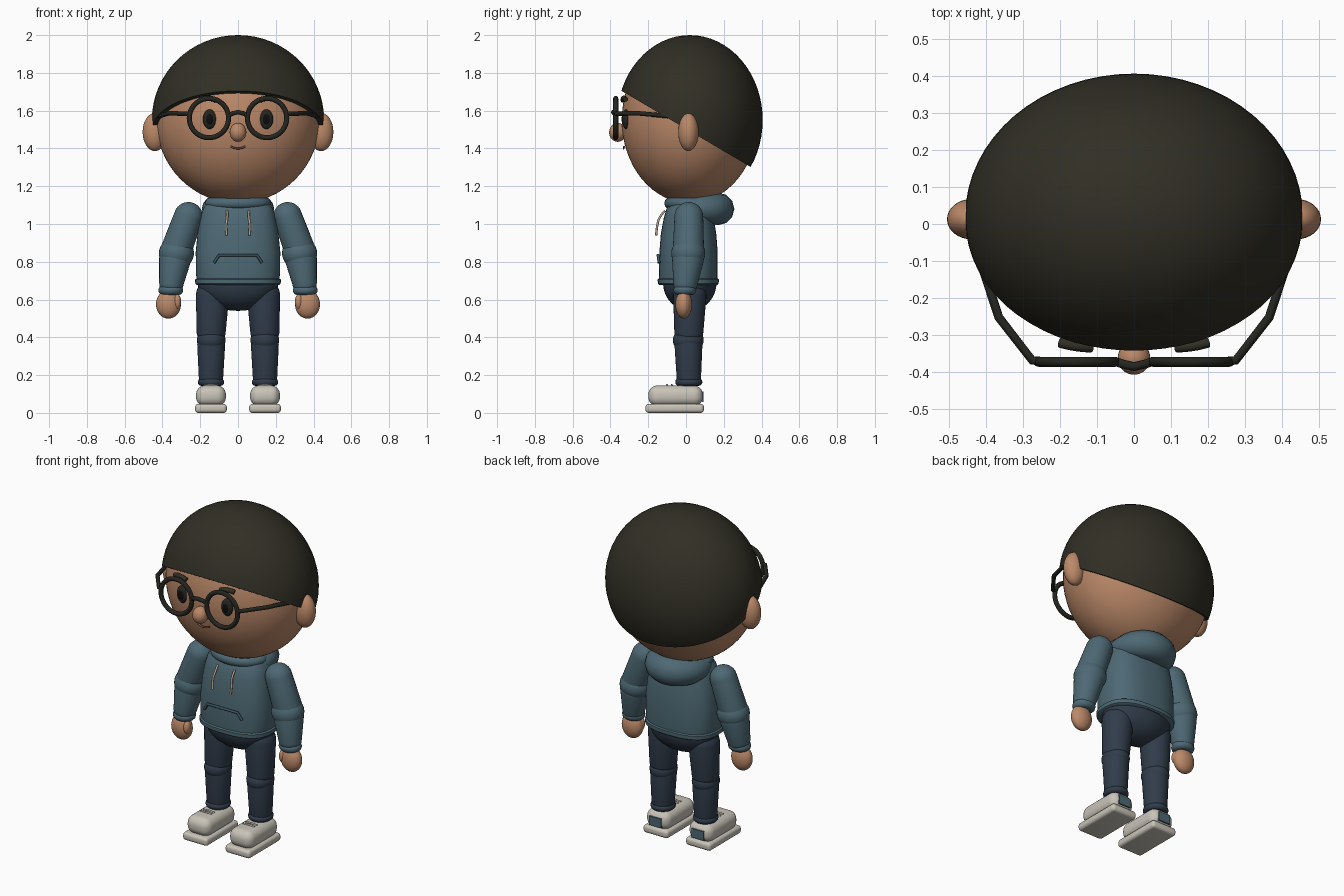
import bpy, bmesh
from math import sin, cos, pi, radians, copysign
from mathutils import Vector, Matrix

if "Cube" in bpy.data.objects:
    bpy.data.objects.remove(bpy.data.objects["Cube"])


def material(name, rgb):
    m = bpy.data.materials.new(name)
    m.use_nodes = True
    m.diffuse_color = (*rgb, 1)
    m.node_tree.nodes["Principled BSDF"].inputs["Base Color"].default_value = (*rgb, 1)
    return m


SKIN = material("warm skin", (0.50, 0.25, 0.14))
HAIR = material("dark hair", (0.030, 0.028, 0.018))
TEAL = material("teal cloth", (0.075, 0.14, 0.175))
SEAM = material("dark teal seam", (0.04, 0.085, 0.11))
JEANS = material("navy denim", (0.030, 0.046, 0.070))
SHOE = material("off white", (0.58, 0.55, 0.48))
CORD = material("tan cord", (0.50, 0.40, 0.30))
LIP = material("brown lip", (0.24, 0.10, 0.06))
FRAME = material("black frame", (0.018, 0.018, 0.014))
PUPIL = material("black pupil", (0.004, 0.004, 0.004))


def finish(name, bm, mat, angle=40):
    bmesh.ops.recalc_face_normals(bm, faces=bm.faces)
    me = bpy.data.meshes.new(name)
    bm.to_mesh(me)
    bm.free()
    me.materials.append(mat)
    ob = bpy.data.objects.new(name, me)
    bpy.context.collection.objects.link(ob)
    bpy.ops.object.select_all(action='DESELECT')
    bpy.context.view_layer.objects.active = ob
    ob.select_set(True)
    bpy.ops.object.shade_smooth_by_angle(angle=radians(angle))
    return ob


def ball(name, mat, centre, radii, cut=None, seg=32):
    """Ellipsoid, optionally cut by a plane (point, normal) and capped."""
    bm = bmesh.new()
    bmesh.ops.create_uvsphere(bm, u_segments=seg, v_segments=seg // 2, radius=1)
    for v in bm.verts:
        v.co = Vector(c + r * k for c, r, k in zip(centre, radii, v.co))
    if cut:
        geom = bm.verts[:] + bm.edges[:] + bm.faces[:]
        bmesh.ops.bisect_plane(bm, geom=geom, plane_co=cut[0], plane_no=cut[1], clear_inner=True)
        bmesh.ops.holes_fill(bm, edges=[e for e in bm.edges if e.is_boundary])
    return finish(name, bm, mat)


def limb(name, mat, a, ra, b, rb):
    """Tapered capsule from a to b."""
    a, b = Vector(a), Vector(b)
    bm = bmesh.new()
    bmesh.ops.create_uvsphere(bm, u_segments=32, v_segments=24, radius=1)
    turn = (a - b).to_track_quat('Z', 'Y')
    for v in bm.verts:
        end, r = (a, ra) if v.co.z > -0.001 else (b, rb)
        v.co = end + turn @ (v.co * r)
    return finish(name, bm, mat)


def loft(name, mat, rings, power=2.5, seg=48):
    """Stack of rounded outlines: (z, half width, front y, back y)."""
    bm = bmesh.new()
    loops = []
    for z, w, y0, y1 in rings:
        loop = []
        for i in range(seg):
            c, s = cos(2 * pi * i / seg), sin(2 * pi * i / seg)
            x = copysign(abs(c) ** (2 / power), c) * w
            y = copysign(abs(s) ** (2 / power), s) * (y1 - y0) / 2 + (y0 + y1) / 2
            loop.append(bm.verts.new((x, y, z)))
        loops.append(loop)
    for p, q in zip(loops, loops[1:]):
        for i in range(seg):
            j = (i + 1) % seg
            bm.faces.new((p[i], p[j], q[j], q[i]))
    bm.faces.new(loops[0])
    bm.faces.new(loops[-1])
    return finish(name, bm, mat)


def tube(name, mat, points, radius, radii=None, smooth=False, closed=False):
    """Round tube along points."""
    cu = bpy.data.curves.new(name, 'CURVE')
    cu.dimensions = '3D'
    cu.bevel_depth, cu.bevel_resolution, cu.use_fill_caps = radius, 4, True
    sp = cu.splines.new('NURBS' if smooth else 'POLY')
    sp.points.add(len(points) - 1)
    for i, p in enumerate(points):
        sp.points[i].co = (*p, 1)
        sp.points[i].radius = radii[i] if radii else 1
    sp.use_cyclic_u = closed
    if smooth:
        sp.order_u, sp.resolution_u, sp.use_endpoint_u = 3, 8, True
    tmp = bpy.data.objects.new(name, cu)
    bpy.context.collection.objects.link(tmp)
    bpy.context.view_layer.update()
    bm = bmesh.new()
    bm.from_mesh(tmp.evaluated_get(bpy.context.evaluated_depsgraph_get()).to_mesh())
    bpy.data.objects.remove(tmp)
    return finish(name, bm, mat)


def ellipse(centre, rx, ry, flat, n=40, start=0, end=2 * pi, closed=True):
    """Points on an ellipse, lying flat or standing upright."""
    out = []
    for i in range(n):
        t = start + (end - start) * i / (n if closed else n - 1)
        u, v = rx * cos(t), ry * sin(t)
        out.append(Vector(centre) + Vector((u, v, 0) if flat else (u, 0, v)))
    return out


def block(name, mat, centre, size, bevel=0.0, segments=5):
    bm = bmesh.new()
    bmesh.ops.create_cube(bm, size=1, matrix=Matrix.Translation(centre) @ Matrix.Diagonal((*size, 1)))
    if bevel:
        bmesh.ops.bevel(bm, geom=bm.edges[:], offset=bevel, segments=segments, profile=0.5, affect='EDGES')
    return finish(name, bm, mat)


# Head, slanted cap of hair, nose and mouth
ball("head", SKIN, (0, 0.02, 1.55), (0.433, 0.36, 0.44), seg=64)
ball("hair", HAIR, (0, 0.02, 1.55), (0.456, 0.386, 0.45),
     cut=((0, -0.35, 1.71), (0, 0.59, 1)), seg=64)
ball("nose", SKIN, (0, -0.362, 1.485), (0.044, 0.045, 0.05))
tube("mouth", LIP, [(-0.038, -0.328, 1.41), (0, -0.332, 1.39), (0.038, -0.328, 1.41)], 0.005, smooth=True)

# Torso of the hoodie with hem, collar and hood
loft("hoodie_body", TEAL, [(0.69, 0.215, -0.14, 0.165), (0.73, 0.222, -0.144, 0.168),
                           (0.85, 0.224, -0.141, 0.168), (0.95, 0.214, -0.133, 0.16),
                           (1.03, 0.2, -0.118, 0.147), (1.08, 0.186, -0.104, 0.135),
                           (1.11, 0.165, -0.085, 0.115)])
loft("hoodie_hem", TEAL, [(0.678, 0.218, -0.142, 0.166), (0.684, 0.226, -0.149, 0.173),
                          (0.706, 0.227, -0.15, 0.174), (0.712, 0.218, -0.142, 0.166)])
tube("collar", TEAL, ellipse((0, 0.015, 1.11), 0.145, 0.1, True), 0.03, closed=True)
hood_path = ellipse((0, 0.03, 1.08), 0.13, 0.14, True, n=21, start=-0.35, end=pi + 0.35, closed=False)
tube("hood", TEAL, hood_path, 0.086, radii=[0.4 + 0.6 * sin(pi * i / 20) ** 0.6 for i in range(21)])
tube("pocket_seam", SEAM, [(-0.127, -0.143, 0.795), (-0.1, -0.148, 0.835), (0.1, -0.148, 0.835),
                           (0.127, -0.143, 0.795)], 0.008)

# Hips
ball("hips", JEANS, (0, 0.02, 0.69), (0.215, 0.142, 0.15))

# Glasses bridge
tube("glasses_bridge", FRAME, [(-0.055, -0.37, 1.57), (-0.03, -0.378, 1.585), (0, -0.385, 1.592),
                               (0.03, -0.378, 1.585), (0.055, -0.37, 1.57)], 0.012)

# Everything that comes in pairs
for side, s in (("left", 1), ("right", -1)):
    def P(x, y, z):
        return (s * x, y, z)

    # Face details
    ball(side + "_ear", SKIN, P(0.44, 0.013, 1.487), (0.065, 0.054, 0.101))
    ball(side + "_eye", FRAME, P(0.15, -0.318, 1.555), (0.036, 0.02, 0.052))
    ball(side + "_pupil", PUPIL, P(0.15, -0.331, 1.555), (0.02, 0.01, 0.03))
    tube(side + "_eyebrow", HAIR, [P(0.115, -0.333, 1.655), P(0.157, -0.332, 1.675), P(0.2, -0.32, 1.66)],
         0.014, smooth=True)
    # Glasses
    tube(side + "_glasses_ring", FRAME, ellipse(P(0.154, -0.372, 1.561), 0.104, 0.104, False), 0.0135, closed=True)
    tube(side + "_glasses_arm", FRAME, [P(0.255, -0.37, 1.582), P(0.275, -0.368, 1.584), P(0.365, -0.252, 1.586),
                                        P(0.415, -0.1, 1.572), P(0.445, 0.01, 1.56)], 0.012)
    # Drawstring
    tube(side + "_drawstring", CORD, [P(0.058, -0.112, 1.07), P(0.055, -0.14, 1.04), P(0.066, -0.154, 0.99),
                                      P(0.06, -0.158, 0.94)], 0.006, smooth=True)
    # Arm
    limb(side + "_upper_sleeve", TEAL, P(0.263, 0.015, 1.04), 0.076, P(0.32, 0.013, 0.88), 0.083)
    ball(side + "_elbow", TEAL, P(0.326, 0.012, 0.845), (0.093, 0.09, 0.085))
    limb(side + "_lower_sleeve", TEAL, P(0.334, 0.01, 0.81), 0.084, P(0.353, -0.003, 0.685), 0.064)
    cuff = ellipse(P(0.356, -0.006, 0.65), 0.04, 0.035, True)
    tube(side + "_sleeve_cuff", TEAL, cuff, 0.026, closed=True)
    ball(side + "_hand", SKIN, P(0.368, -0.012, 0.575), (0.066, 0.044, 0.076))
    ball(side + "_thumb", SKIN, P(0.322, -0.028, 0.588), (0.021, 0.024, 0.04))
    # Leg
    limb(side + "_thigh", JEANS, P(0.135, 0.02, 0.62), 0.088, P(0.142, 0.015, 0.43), 0.077)
    ball(side + "_knee", JEANS, P(0.142, 0.012, 0.385), (0.076, 0.082, 0.065))
    limb(side + "_shin", JEANS, P(0.142, 0.013, 0.36), 0.074, P(0.143, 0.015, 0.19), 0.065)
    tube(side + "_trouser_cuff", JEANS, ellipse(P(0.143, 0.015, 0.163), 0.05, 0.052, True), 0.02, closed=True)
    # Shoe
    block(side + "_sole", SHOE, P(0.143, -0.06, 0.024), (0.168, 0.31, 0.048), 0.018)
    block(side + "_shoe_upper", SHOE, P(0.143, -0.055, 0.09), (0.158, 0.288, 0.11), 0.048, 7)
    block(side + "_heel_patch", TEAL, P(0.143, 0.088, 0.085), (0.08, 0.009, 0.055))
    for k, y in enumerate((-0.075, -0.1)):
        tube(f"{side}_lace_{k + 1}", SHOE, [P(0.105, y, 0.145), P(0.143, y, 0.148), P(0.181, y, 0.145)], 0.005)
